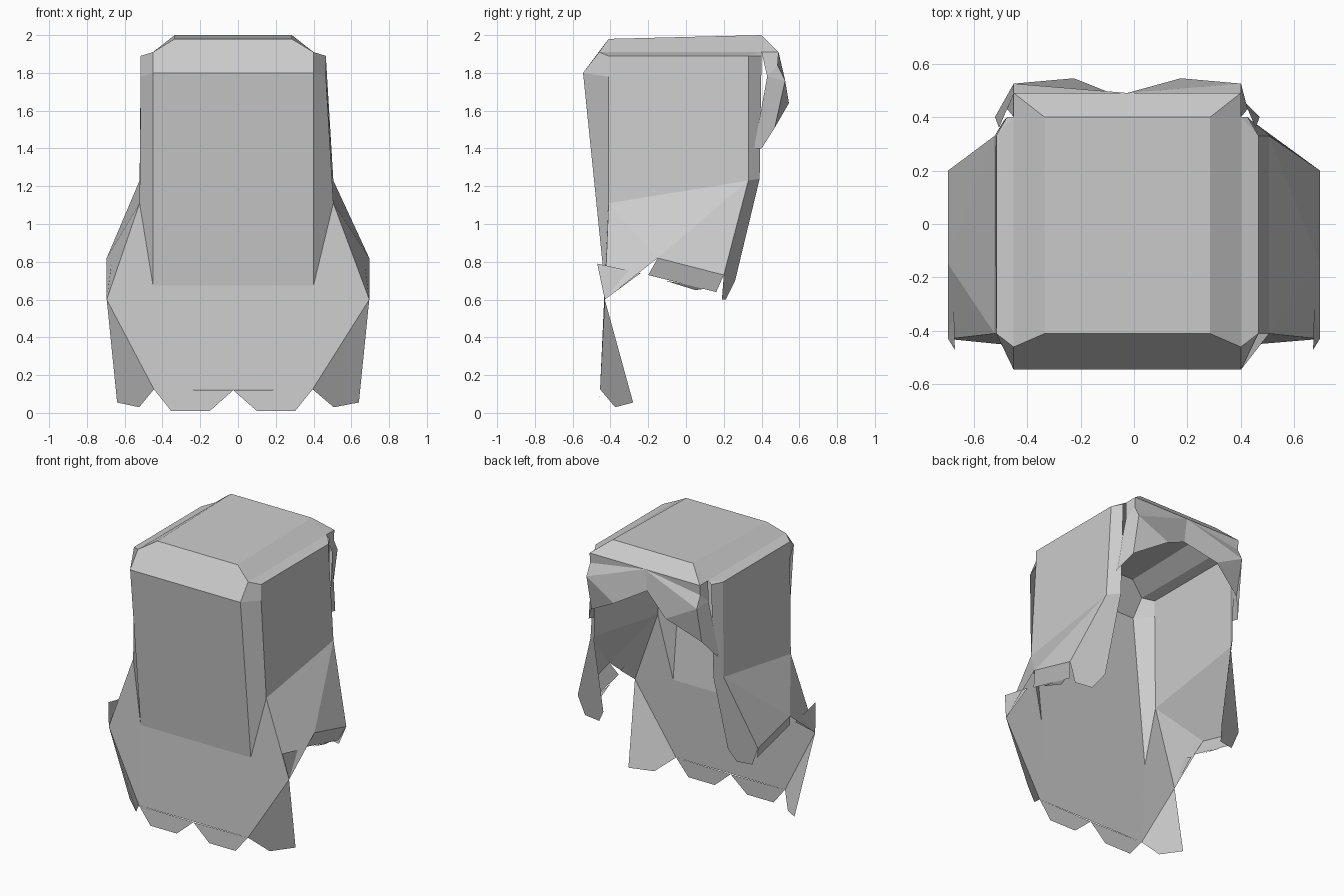
import bpy

if "Cube" in bpy.data.objects:
    bpy.data.objects.remove(bpy.data.objects["Cube"])

mat = bpy.data.materials.new("plain grey")
mat.diffuse_color = (0.6, 0.6, 0.6, 1)
mat.use_nodes = True
mat.node_tree.nodes["Principled BSDF"].inputs["Base Color"].default_value = mat.diffuse_color

CENTRE = -0.025  # the upper part leans slightly to one side


def place(p, side):
    """Half-width point to either side; wide flaps are centred on zero."""
    h, y, z = p
    c = 0.0 if h > 0.6 else (-0.008 if h > 0.5 else CENTRE)
    return (c + side * h, y, z)


def sheet(name, half_faces=(), full_faces=()):
    """half_faces repeat on both sides; full_faces are half outlines joined across."""
    verts, faces, index = [], [], {}

    def add(points):
        ids = []
        for p in points:
            key = tuple(round(v, 4) for v in p)
            if key not in index:
                index[key] = len(verts)
                verts.append(key)
            if index[key] not in ids:
                ids.append(index[key])
        faces.append(ids)

    for f in half_faces:
        add([place(p, 1) for p in f])
        add([place(p, -1) for p in reversed(f)])
    for f in full_faces:
        add([place(p, 1) for p in f] + [place(p, -1) for p in reversed(f)])
    mesh = bpy.data.meshes.new(name)
    mesh.from_pydata(verts, [], faces)
    mesh.materials.append(mat)
    obj = bpy.data.objects.new(name, mesh)
    bpy.context.collection.objects.link(obj)
    return obj


# Shared corner points (half width, y, z)
top_f, top_r = (0.31, -0.41, 1.98), (0.31, 0.40, 2.0)
shoulder_f, shoulder_r = (0.425, -0.46, 1.91), (0.425, 0.49, 1.91)
shoulder_m = (0.425, 0.40, 1.91)
brow = (0.425, -0.545, 1.80)
edge_f, edge_r = (0.49, -0.41, 1.89), (0.49, 0.33, 1.89)
edge_low = (0.49, -0.41, 1.78)
hip_f, hip_r = (0.513, -0.41, 1.11), (0.513, 0.33, 1.23)
panel_low = (0.425, -0.43, 0.675)
wing_f, wing_m, wing_r = (0.695, -0.43, 0.60), (0.695, -0.15, 0.82), (0.695, 0.20, 0.73)
hem = (0.42, -0.455, 0.125)

# Crown: top, bevels and upper sides
sheet("crown",
      [[top_f, shoulder_f, shoulder_m, top_r],
       [shoulder_f, edge_f, edge_r, shoulder_m],
       [shoulder_f, brow, edge_low, edge_f],
       [top_r, shoulder_m, shoulder_r],
       [edge_f, edge_low, hip_f, hip_r, edge_r],
       [brow, panel_low, hip_f, edge_low]],
      [[top_f, top_r],
       [top_r, shoulder_r],
       [brow, shoulder_f, top_f],
       [panel_low, brow]])

# Long curtain with scalloped hem and swept tails
mid = (0, -0.455, 0.12)
sheet("long_curtain",
      [[hip_f, panel_low, wing_f],
       [panel_low, hem, wing_f],
       [hem, (0.515, -0.375, 0.03), (0.64, -0.28, 0.055), wing_f],
       [hem, mid, (0.125, -0.46, 0.01), (0.328, -0.46, 0.01)]],
      [[panel_low, hem]])

# Flared side locks, with folded tips and the narrow rear strands
sheet("side_locks",
      [[hip_f, wing_f, wing_m],
       [hip_f, wing_m, hip_r],
       [hip_r, wing_m, wing_r],
       [wing_m, (0.66, -0.20, 0.73), (0.66, 0.16, 0.64), wing_r],
       [(0.66, -0.11, 0.70), (0.64, 0.05, 0.65), (0.66, 0.12, 0.66)],
       [wing_f, (0.675, -0.24, 0.74), (0.67, -0.47, 0.79)],
       [hip_r, wing_r, (0.645, 0.19, 0.60), (0.53, 0.21, 0.60),
        (0.48, 0.26, 0.70), (0.46, 0.39, 1.24)],
       [edge_r, hip_r, (0.46, 0.39, 1.24), (0.45, 0.40, 1.89)],
       [edge_r, (0.45, 0.40, 1.89), shoulder_m]])

# Parted fringe with pointed outer corners
part_top, part = (0, 0.49, 1.91), (0, 0.465, 1.75)
bulge = (0.425, 0.525, 1.76)
neck = (0.425, 0.485, 1.84)
lobe, drop = (0.20, 0.545, 1.64), (0.425, 0.47, 1.51)
temple = (0.45, 0.43, 1.78)
sheet("fringe",
      [[part_top, shoulder_r, neck],
       [part_top, neck, bulge],
       [part_top, bulge, lobe, part],
       [lobe, bulge, drop],
       [shoulder_m, temple, neck, shoulder_r],
       [neck, temple, bulge],
       [bulge, temple, (0.48, 0.36, 1.40), (0.495, 0.40, 1.40), drop]])
